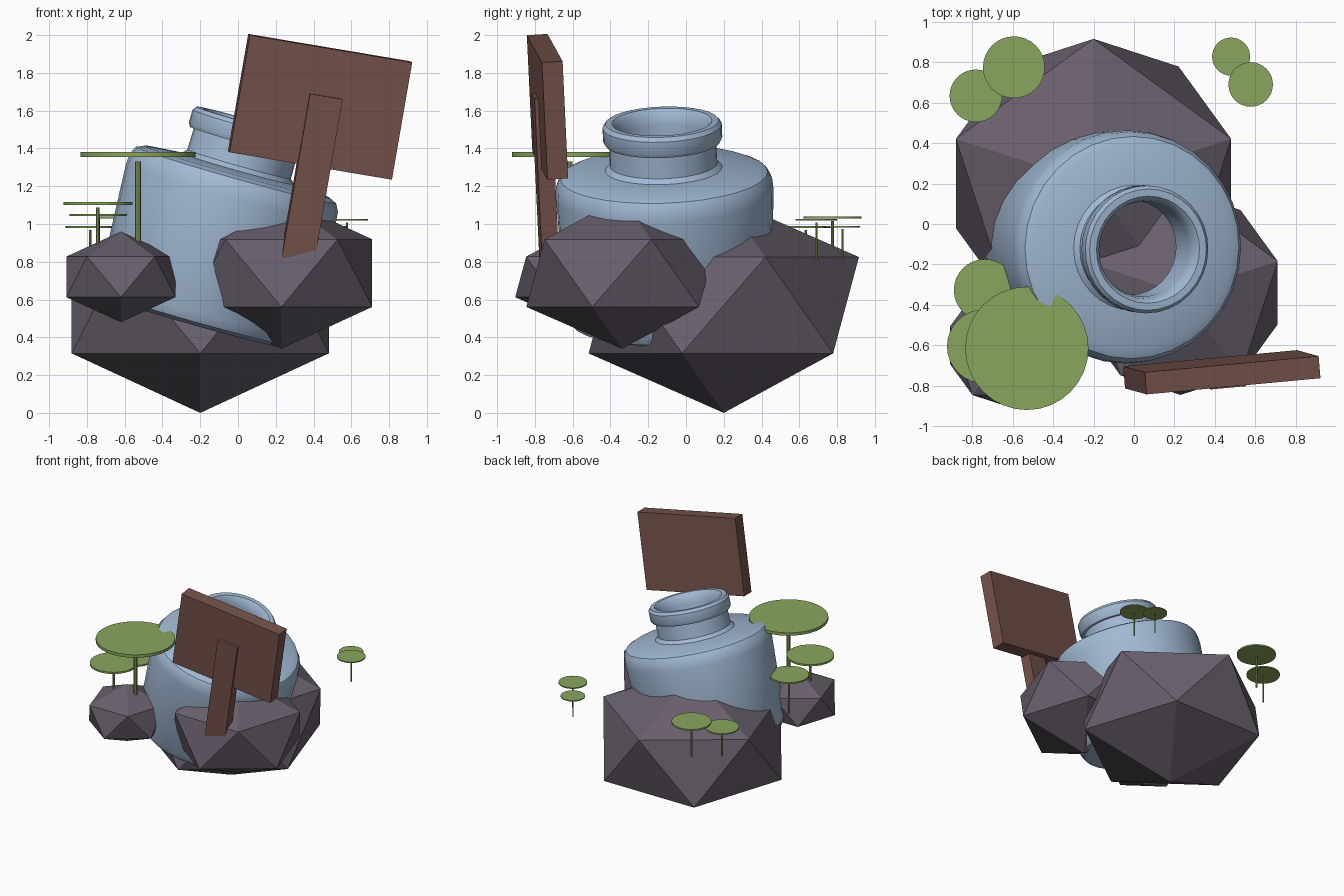
import bpy, bmesh, math
from mathutils import Vector, Matrix

if "Cube" in bpy.data.objects:
    bpy.data.objects.remove(bpy.data.objects["Cube"])


def material(name, rgb):
    m = bpy.data.materials.new(name)
    m.diffuse_color = (*rgb, 1)
    m.use_nodes = True
    m.node_tree.nodes["Principled BSDF"].inputs["Base Color"].default_value = m.diffuse_color
    return m


STONE = material("stone", (0.14, 0.115, 0.15))
CLAY = material("blue_clay", (0.36, 0.49, 0.66))
WOOD = material("wood", (0.18, 0.085, 0.07))
LEAF = material("leaf", (0.25, 0.38, 0.11))


def make(name, bm, mat, smooth=False):
    bmesh.ops.recalc_face_normals(bm, faces=bm.faces)
    me = bpy.data.meshes.new(name)
    bm.to_mesh(me)
    bm.free()
    me.materials.append(mat)
    ob = bpy.data.objects.new(name, me)
    bpy.context.collection.objects.link(ob)
    if smooth:
        bpy.ops.object.select_all(action='DESELECT')
        ob.select_set(True)
        bpy.context.view_layer.objects.active = ob
        bpy.ops.object.shade_smooth_by_angle(angle=math.radians(35))
    return ob


# rocks: squashed 20-sided stones
def rock(name, loc, radius, height):
    bm = bmesh.new()
    bmesh.ops.create_icosphere(bm, subdivisions=1, radius=1)
    # turn so that one upper corner points to the back
    top = max((v.co for v in bm.verts if 0.3 < v.co.z < 0.6), key=lambda c: c.x)
    turn = math.pi / 2 - math.atan2(top.y, top.x)
    bm.transform(Matrix.Translation(loc)
                 @ Matrix.Diagonal((radius, radius, height, 1))
                 @ Matrix.Rotation(turn, 4, 'Z'))
    make(name, bm, STONE)


rock("large_rock", (-0.20, 0.20, 0.57), 0.80, 0.57)
rock("medium_rock", (0.23, -0.34, 0.74), 0.565, 0.40)
rock("small_rock", (-0.62, -0.60, 0.72), 0.34, 0.24)

# jar: hollow turned profile (radius, height from the rim middle), leaning right
profile = [(0, -1.05), (0.47, -1.05), (0.52, -1.03), (0.545, -0.98),
           (0.577, -0.34), (0.572, -0.28), (0.55, -0.24), (0.51, -0.222),
           (0.31, -0.205), (0.285, -0.18), (0.283, -0.06), (0.305, -0.06),
           (0.316, -0.04), (0.316, 0.03), (0.30, 0.052), (0.265, 0.052),
           (0.245, 0.03), (0.235, -0.03), (0.235, -0.27), (0.50, -0.30),
           (0.48, -0.98), (0, -0.98)]
bm = bmesh.new()
verts = [bm.verts.new((r, 0, z)) for r, z in profile]
edges = [bm.edges.new(p) for p in zip(verts, verts[1:])]
bmesh.ops.spin(bm, geom=verts + edges, cent=(0, 0, 0), axis=(0, 0, 1),
               angle=math.tau, steps=32, use_merge=True)
bmesh.ops.remove_doubles(bm, verts=bm.verts, dist=1e-4)
jar = make("jar", bm, CLAY, smooth=True)
jar.location = (0.055, -0.125, 1.49)
jar.rotation_euler = (0.035, 0.275, 0)

# sign: board and post share one tilted frame
ax = Vector((0.86, 0.08, -0.145)).normalized()
up = Vector((0.10, -0.03, 0.62))
up = (up - up.dot(ax) * ax).normalized()
back = up.cross(ax)


def plank(name, front_centre, size):
    bm = bmesh.new()
    bmesh.ops.create_cube(bm, size=1)
    centre = Vector(front_centre) + back * size[1] / 2
    frame = Matrix((ax, back, up)).transposed().to_4x4()
    bm.transform(Matrix.Translation(centre) @ frame
                 @ Matrix.Diagonal((*size, 1)))
    make(name, bm, WOOD)


plank("sign_board", (0.439, -0.788, 1.617), (0.875, 0.11, 0.63))
plank("sign_post", Vector((0.468, -0.81, 1.675)) - up * 0.5, (0.175, 0.09, 1.0))


# lily pads: flat leaf disc above a thin stem
def cylinder(name, x, y, z0, z1, r, sides):
    bm = bmesh.new()
    bmesh.ops.create_cone(bm, cap_ends=True, segments=sides, radius1=r,
                          radius2=r, depth=z1 - z0)
    bm.transform(Matrix.Translation((x, y, (z0 + z1) / 2)))
    make(name, bm, LEAF, smooth=True)


pads = [(-0.53, -0.615, 1.368, 0.305, 0.72), (-0.742, -0.605, 1.108, 0.183, 0.72),
        (-0.738, -0.327, 1.048, 0.153, 0.72), (-0.594, 0.775, 1.034, 0.153, 0.74),
        (-0.782, 0.634, 0.985, 0.13, 0.74), (0.577, 0.69, 1.022, 0.11, 0.81),
        (0.48, 0.828, 0.985, 0.094, 0.81)]
for i, (x, y, z, r, base) in enumerate(pads, 1):
    cylinder(f"leaf_pad_{i}", x, y, z - 0.04 * r, z + 0.04 * r, r, 32)
    cylinder(f"leaf_stem_{i}", x, y, base, z - 0.12 * r, 0.05 * r, 8)
